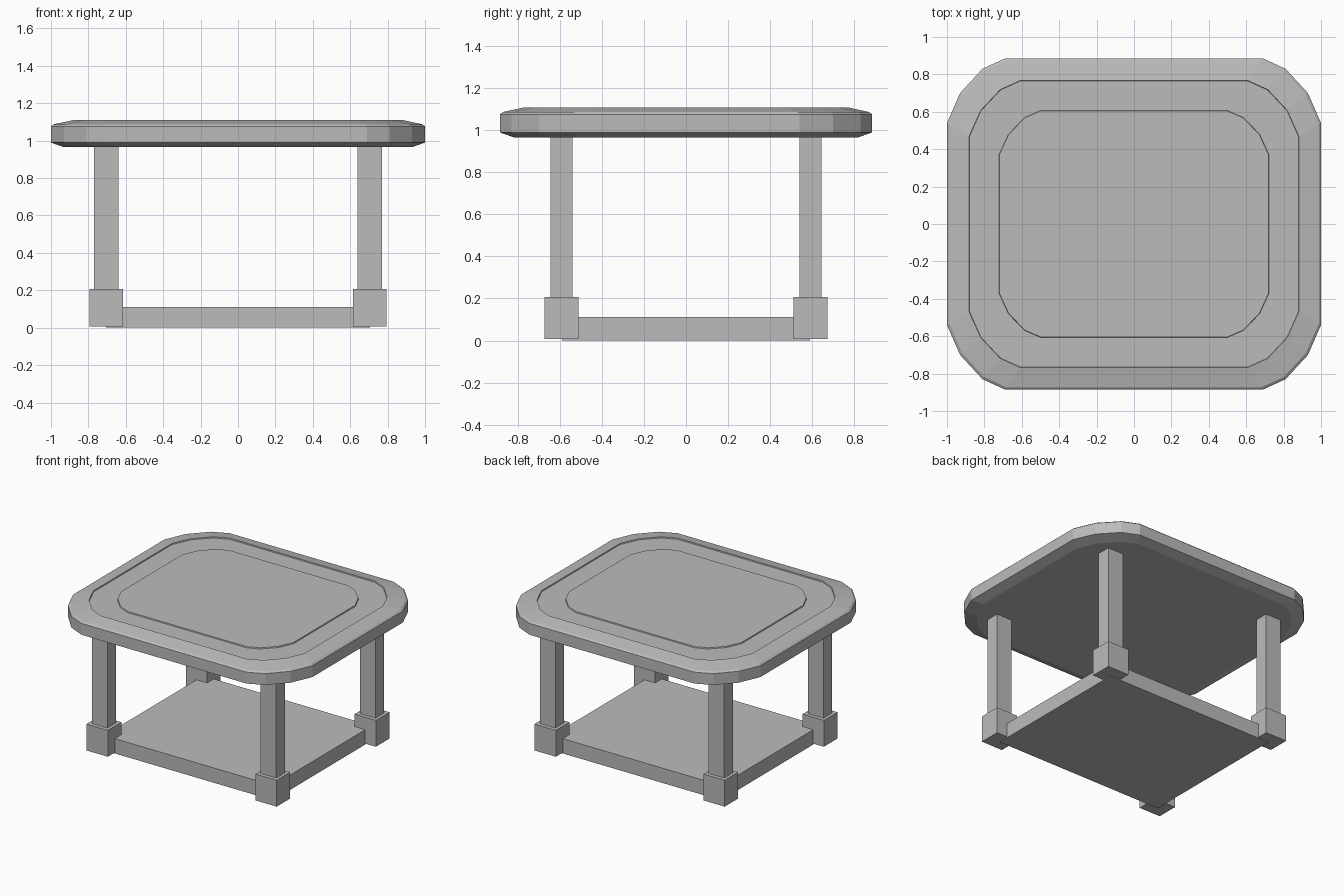
import bpy
import bmesh

cube = bpy.data.objects.get("Cube")
if cube:
    bpy.data.objects.remove(cube, do_unlink=True)

grey = bpy.data.materials.new("plain_grey")
grey.use_nodes = True
GREY = (0.5, 0.5, 0.5, 1)
grey.diffuse_color = GREY
grey.node_tree.nodes["Principled BSDF"].inputs["Base Color"].default_value = GREY


def add_object(name, bm):
    bmesh.ops.recalc_face_normals(bm, faces=bm.faces)
    mesh = bpy.data.meshes.new(name)
    bm.to_mesh(mesh)
    bm.free()
    mesh.materials.append(grey)
    obj = bpy.data.objects.new(name, mesh)
    bpy.context.scene.collection.objects.link(obj)
    return obj


def box(name, low, high):
    bm = bmesh.new()
    bmesh.ops.create_cube(bm, size=1)
    for v in bm.verts:
        v.co = [(a + b) / 2 + c * (b - a) for a, b, c in zip(low, high, v.co)]
    return add_object(name, bm)


# Chamfered outline of the tabletop, one corner mirrored into four
corner = [(1, 0.54), (0.93, 0.70), (0.81, 0.83), (0.69, 0.885)]
outline = []
for sx, sy in ((1, 1), (-1, 1), (-1, -1), (1, -1)):
    points = corner if sx * sy > 0 else corner[::-1]
    outline += [(sx * x, sy * y) for x, y in points]

# Tabletop: bevelled rim, shallow groove and raised centre panel (inset, height)
profile = [(0.07, 0.965), (0, 0.99), (0, 1.076), (0.012, 1.087), (0.118, 1.11),
           (0.12, 1.102), (0.278, 1.102), (0.28, 1.11)]
bm = bmesh.new()
rings = []
for inset, z in profile:
    kx, ky = 1 - inset, 1 - inset / 0.885
    rings.append([bm.verts.new((x * kx, y * ky, z)) for x, y in outline])
for lower, upper in zip(rings, rings[1:]):
    for i in range(len(outline)):
        j = (i + 1) % len(outline)
        bm.faces.new((lower[i], lower[j], upper[j], upper[i]))
bm.faces.new(rings[0][::-1])
bm.faces.new(rings[-1])
add_object("tabletop", bm)

# Lower shelf
box("shelf", (-0.705, -0.59, 0), (0.705, 0.59, 0.112))

# Legs and their square feet
for side, sx in (("left", 1), ("right", -1)):
    for end, sy in (("front", -1), ("back", 1)):
        x, y = sx * 0.705, sy * 0.592
        box(f"{end}_{side}_leg", (x - 0.065, y - 0.052, 0.19), (x + 0.065, y + 0.052, 0.97))
        box(f"{end}_{side}_foot", (x - 0.089, y - 0.081, 0.007), (x + 0.089, y + 0.081, 0.206))
